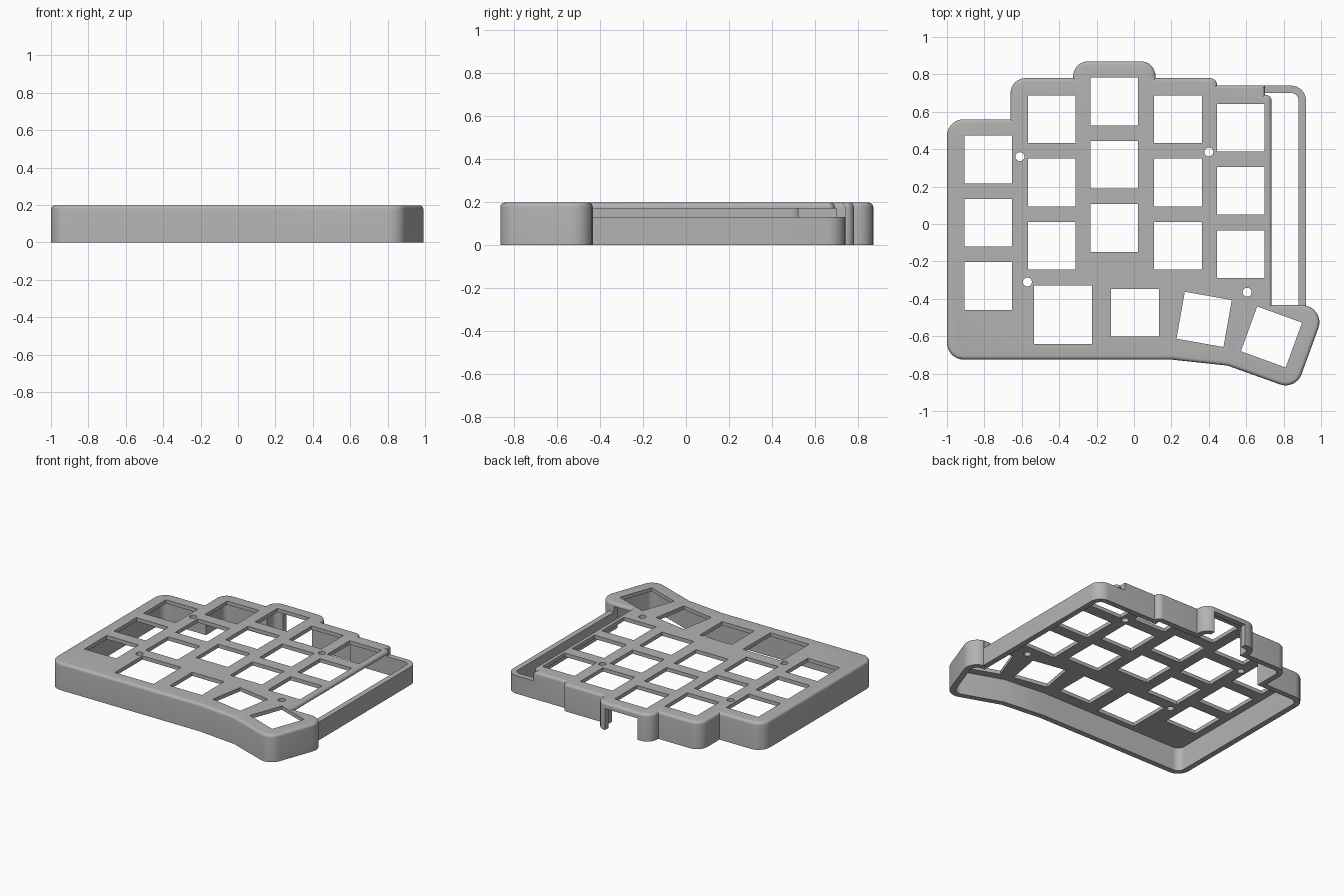
import bpy, bmesh, math
from mathutils import Vector, Matrix

if "Cube" in bpy.data.objects:
    bpy.data.objects.remove(bpy.data.objects["Cube"])

grey = bpy.data.materials.new("case_grey")
grey.use_nodes = True
grey.diffuse_color = (0.45, 0.45, 0.45, 1)
grey.node_tree.nodes["Principled BSDF"].inputs["Base Color"].default_value = (0.45, 0.45, 0.45, 1)


def rounded(corners, inset=0.0, steps=8):
    """Counter-clockwise outline (x, y, radius), offset inwards, corners rounded."""
    pts = [Vector(c[:2]) for c in corners]
    ring = []
    for i, p in enumerate(pts):
        radius = corners[i][2]
        a = (p - pts[i - 1]).normalized()
        b = (pts[(i + 1) % len(pts)] - p).normalized()
        na, nb = Vector((-a.y, a.x)), Vector((-b.y, b.x))
        q = p + (na + nb) * inset / (1 + na.dot(nb))
        if radius == 0:
            ring.append(q)
            continue
        turn = math.atan2(a.x * b.y - a.y * b.x, a.dot(b))
        side = math.copysign(1, turn)
        r = max(radius - side * inset, 0.002)
        centre = q - a * r * math.tan(abs(turn) / 2) + na * r * side
        for k in range(steps + 1):
            ring.append(centre + Matrix.Rotation(turn * k / steps, 2) @ (-na * r * side))
    return ring


def loft(name, corners, levels):
    """Closed solid through (inset, height) levels of one outline."""
    bm = bmesh.new()
    rings = [[bm.verts.new((p.x, p.y, z)) for p in rounded(corners, d)] for d, z in levels]
    n = len(rings[0])
    for low, high in zip(rings, rings[1:]):
        for i in range(n):
            j = (i + 1) % n
            bm.faces.new((low[i], low[j], high[j], high[i]))
    bm.faces.new(rings[0][::-1])
    bm.faces.new(rings[-1])
    bmesh.ops.recalc_face_normals(bm, faces=bm.faces)
    return finish(name, bm)


def finish(name, bm):
    mesh = bpy.data.meshes.new(name)
    bm.to_mesh(mesh)
    bm.free()
    mesh.materials.append(grey)
    obj = bpy.data.objects.new(name, mesh)
    bpy.context.collection.objects.link(obj)
    return obj


def cut(target, cutter):
    cutter.hide_render = True
    mod = target.modifiers.new("cut", "BOOLEAN")
    mod.operation, mod.solver, mod.object = "DIFFERENCE", "EXACT", cutter
    bpy.context.view_layer.objects.active = target
    bpy.ops.object.modifier_apply(modifier=mod.name)
    bpy.data.objects.remove(cutter)


TOP, CEILING, WALL, FILLET = 0.197, 0.17, 0.04, 0.02

# Stepped case outline with an angled thumb corner
outline = [
    (-1, -0.725, 0.09), (0.2, -0.725, 0), (0.5, -0.757, 0), (0.865, -0.888, 0.09),
    (1.03, -0.435, 0.09), (0.92, -0.435, 0), (0.92, 0.74, 0.08), (0.445, 0.74, 0),
    (0.445, 0.78, 0.04), (0.115, 0.78, 0), (0.115, 0.87, 0.08), (-0.325, 0.87, 0.08),
    (-0.325, 0.78, 0), (-0.66, 0.78, 0.08), (-0.66, 0.56, 0), (-1, 0.56, 0.09)]
arc = [(FILLET * (1 - math.cos(t)), TOP - FILLET + FILLET * math.sin(t))
       for t in (math.pi / 2 * k / 5 for k in range(6))]
case = loft("keyboard_case", outline, [(0, 0)] + arc)

# Hollow underside
cut(case, loft("cavity", outline, [(WALL, -0.1), (WALL, CEILING)]))

# Open side bay with a lowered outer wall and a rounded plate edge
bay = [(0.735, -0.433, 0), (1.1, -0.433, 0), (1.1, 0.9, 0), (0.7, 0.9, 0),
       (0.7, 0.69, 0), (0.735, 0.69, 0.03)]
edge = [(-d, z) for d, z in arc]
cut(case, loft("side_bay", bay, [(0, 0.13)] + edge + [(-FILLET, 0.3)]))

# Key and screw openings
bm = bmesh.new()


def key_hole(x, y, w=0.255, h=0.255, turn=0):
    place = (Matrix.Translation((x, y, 0.18)) @ Matrix.Rotation(math.radians(turn), 4, "Z")
             @ Matrix.Diagonal((w, h, 0.2, 1)))
    bmesh.ops.create_cube(bm, size=1, matrix=place)


for x, y_top in ((-0.78, 0.345), (-0.44, 0.56), (-0.105, 0.655), (0.235, 0.56), (0.57, 0.515)):
    for row in range(3):
        key_hole(x, y_top - row * 0.338)
key_hole(-0.38, -0.485, 0.31, 0.315)
key_hole(0.005, -0.475)
key_hole(0.375, -0.51, turn=-10)
key_hole(0.735, -0.604, turn=-20)
for x, y in ((-0.61, 0.36), (0.4, 0.385), (-0.57, -0.31), (0.605, -0.365)):
    bmesh.ops.create_cone(bm, cap_ends=True, segments=24, radius1=0.024, radius2=0.024,
                          depth=0.2, matrix=Matrix.Translation((x, y, 0.18)))
cut(case, finish("openings", bm))

# Cable gap in the back wall
bm = bmesh.new()
bmesh.ops.create_cube(bm, size=1, matrix=Matrix.Translation((-0.09, 0.9, 0.03))
                      @ Matrix.Diagonal((0.26, 0.2, 0.25, 1)))
cut(case, finish("cable_gap", bm))

# Smooth rounded corners, crisp edges
bpy.ops.object.select_all(action="DESELECT")
case.select_set(True)
bpy.context.view_layer.objects.active = case
bpy.ops.object.shade_smooth_by_angle(angle=math.radians(30))
